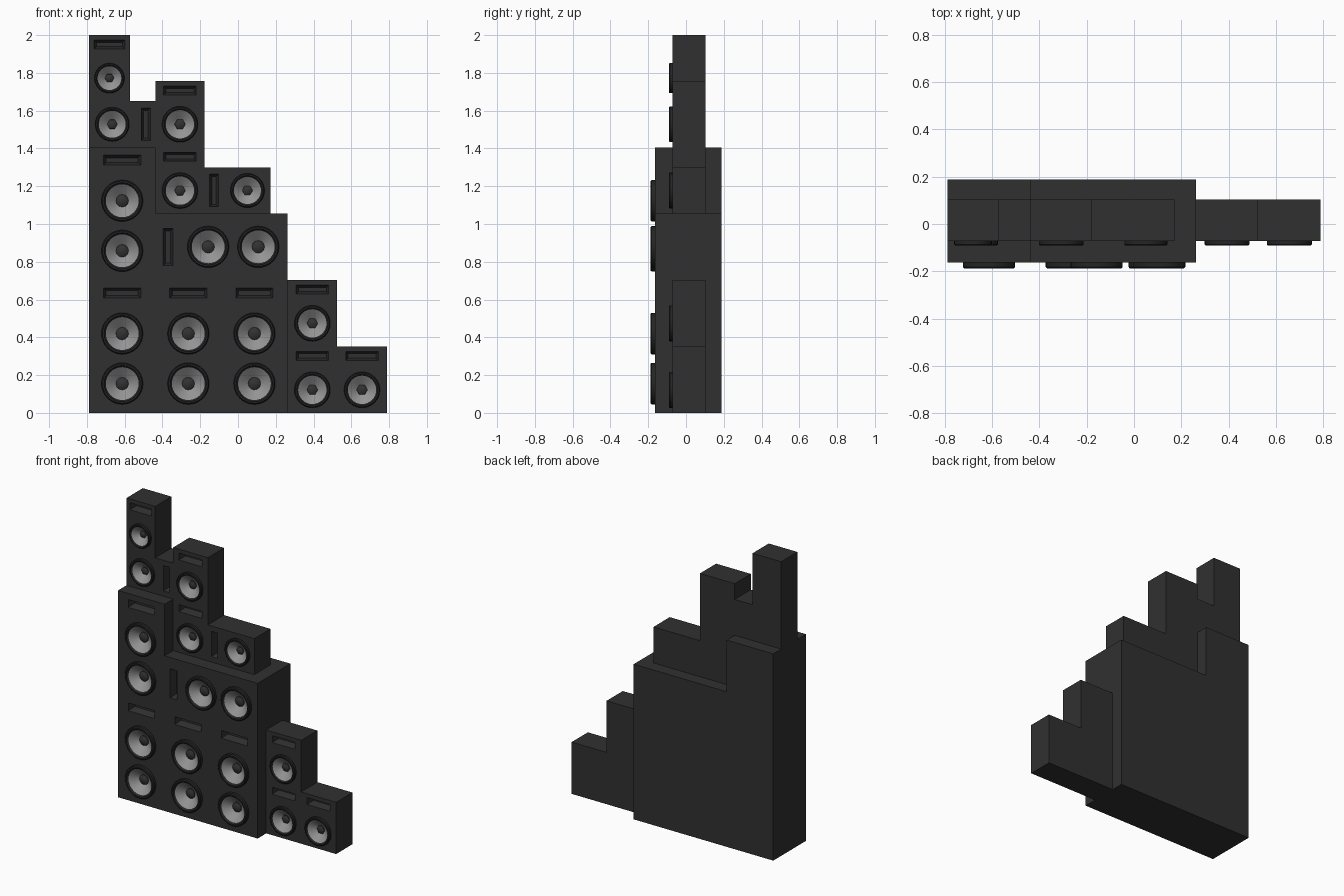
import bpy, bmesh, math
from mathutils import Matrix, Vector

if "Cube" in bpy.data.objects:
    bpy.data.objects.remove(bpy.data.objects["Cube"])


def material(name, v):
    m = bpy.data.materials.new(name)
    m.diffuse_color = (v, v, v, 1)
    m.use_nodes = True
    m.node_tree.nodes["Principled BSDF"].inputs["Base Color"].default_value = m.diffuse_color
    return m


BLACK = material("cabinet black", 0.030)
RUBBER = material("rubber black", 0.018)
CONE = material("cone grey", 0.30)
CAP = material("cap dark grey", 0.032)


def add_object(name, bm, mat, smooth=False):
    bmesh.ops.recalc_face_normals(bm, faces=bm.faces)
    me = bpy.data.meshes.new(name)
    for f in bm.faces:
        f.smooth = smooth
    bm.to_mesh(me)
    bm.free()
    if mat:
        me.materials.append(mat)
    ob = bpy.data.objects.new(name, me)
    bpy.context.collection.objects.link(ob)
    if smooth:
        bpy.ops.object.select_all(action='DESELECT')
        ob.select_set(True)
        bpy.context.view_layer.objects.active = ob
        bpy.ops.object.shade_smooth_by_angle(angle=math.radians(35))
    return ob


def block(bm, u, v, w, h, y0, y1, back=1.0):
    """Box in the u/v plane from y0 to y1; its rear can taper per 'back'."""
    rings = []
    for y, inset in ((y0, 0), (y1, 1 - back)):
        a, b = w / 2 - inset * h / 2, h / 2 - inset * h / 2
        rings.append([bm.verts.new((u + su * a, y, v + sv * b))
                      for su, sv in ((-1, -1), (1, -1), (1, 1), (-1, 1))])
    f, r = rings
    bm.faces.new(f)
    bm.faces.new(r[::-1])
    for i in range(4):
        j = (i + 1) % 4
        bm.faces.new((f[j], f[i], r[i], r[j]))


def lathe(name, center, profile, n, mat):
    """Revolve (radius, outward distance) points about an axis facing -y."""
    bm = bmesh.new()
    vs = [bm.verts.new((r, -d, 0)) for r, d in profile]
    es = [bm.edges.new(p) for p in zip(vs, vs[1:])]
    bmesh.ops.spin(bm, geom=vs + es, cent=(0, 0, 0), axis=(0, 1, 0),
                   angle=2 * math.pi, steps=n, use_duplicate=False)
    bmesh.ops.remove_doubles(bm, verts=bm.verts, dist=1e-5)
    bm.transform(Matrix.Translation(center))
    ob = add_object(name, bm, mat, True)
    # open shells: orient every face towards the front / outside
    for p in ob.data.polygons:
        out = Vector((p.center.x - center[0], 0, p.center.z - center[2]))
        if p.normal.y > 0.05 or (abs(p.normal.y) <= 0.05 and p.normal.dot(out) < 0):
            p.flip()
    return ob


def speaker(name, c, R, depth, rim, sides):
    # rubber surround, paper cone, domed dust cap
    lathe(name + "_surround", c, [(R, -0.002), (R, rim * .75), (R * .95, rim),
                                  (R * .87, rim), (R * .79, rim * .55)], 32, RUBBER)
    lathe(name + "_cone", c, [(R * .79, rim * .55), (R * .26, -depth)], 32, CONE)
    lathe(name + "_cap", c, [(R * .31, -depth), (R * .30, -depth * .75),
                             (R * .17, -depth * .5), (0, -depth * .42)], sides, CAP)


def cabinet(name, x0, x1, z0, z1, big, turn=0):
    """turn: 0 upright, -1 top end to the left, 1 top end to the right."""
    front, back = (-0.163, 0.188) if big else (-0.071, 0.103)
    w, h = (x1 - x0, z1 - z0) if turn == 0 else (z1 - z0, x1 - x0)
    M = (Matrix.Translation(((x0 + x1) / 2, 0, (z0 + z1) / 2))
         @ Matrix.Rotation(turn * math.pi / 2, 4, 'Y'))
    heights = (0.155, 0.42) if big else (0.122,)
    R = 0.110 if big else min(0.095, w * 0.37)
    depth, rim = (0.035, 0.025) if big else (0.028, 0.020)
    # cabinet shell
    bm = bmesh.new()
    block(bm, 0, 0, w, h, front, back)
    bm.transform(M)
    body = add_object(name, bm, BLACK)
    # cutter: tapered bass port plus a round hole for each driver
    bm = bmesh.new()
    vw, vh = (0.20, 0.056) if big else (0.175 if w > 0.23 else 0.165, 0.050)
    block(bm, 0, h / 2 - (0.068 if big else 0.05), vw, vh, front - 0.006, front + 0.05, 0.45)
    for k in heights:
        bmesh.ops.create_cone(
            bm, cap_ends=True, segments=32, radius1=R * .9, radius2=R * .9, depth=0.1,
            matrix=Matrix.Translation((0, front + 0.01, k - h / 2))
            @ Matrix.Rotation(math.pi / 2, 4, 'X'))
    bm.transform(M)
    cutter = add_object(name + "_cutter", bm, None)
    cutter.hide_render = True
    mod = body.modifiers.new("openings", 'BOOLEAN')
    mod.object, mod.operation, mod.solver = cutter, 'DIFFERENCE', 'EXACT'
    bpy.context.view_layer.update()
    dg = bpy.context.evaluated_depsgraph_get()
    me = bpy.data.meshes.new_from_object(body.evaluated_get(dg))
    body.modifiers.clear()
    body.data = me
    me.materials.clear()
    me.materials.append(BLACK)
    bpy.data.objects.remove(cutter)
    # drivers
    for i, k in enumerate(heights):
        speaker(f"{name}_driver_{i + 1}", M @ Vector((0, front, k - h / 2)),
                R, depth, rim, 12 if big else 6)


L, B = -0.788, 0.35
C1, C2, C3 = L + B, L + 2 * B, L + 3 * B
T1, T2, T3 = 0.703, 1.055, 1.406

# large cabinets: three in a row, one stacked, one lying on its side
for i, x in enumerate((L, C1, C2)):
    cabinet(f"large_cabinet_{i + 1}", x, x + B, 0, T1, True)
cabinet("large_cabinet_upper", L, C1, T1, T3, True)
cabinet("large_cabinet_lying", C1, C3, T1, T2, True, -1)

# small cabinets on the right
cabinet("small_cabinet_low_a", C3, 0.525, 0, 0.352, False)
cabinet("small_cabinet_low_b", 0.525, 0.788, 0, 0.352, False)
cabinet("small_cabinet_mid", C3, 0.525, 0.352, 0.703, False)

# small cabinets on top
cabinet("small_cabinet_top_a", C1, -0.177, T2, T3, False)
cabinet("small_cabinet_top_b", C1, -0.177, T3, 1.757, False)
cabinet("small_cabinet_right_lying", -0.177, 0.172, T2, 1.30, False, -1)
cabinet("small_cabinet_left_lying", L, C1, T3, 1.65, False, 1)
cabinet("small_cabinet_peak", L, -0.573, 1.65, 2.0, False)
